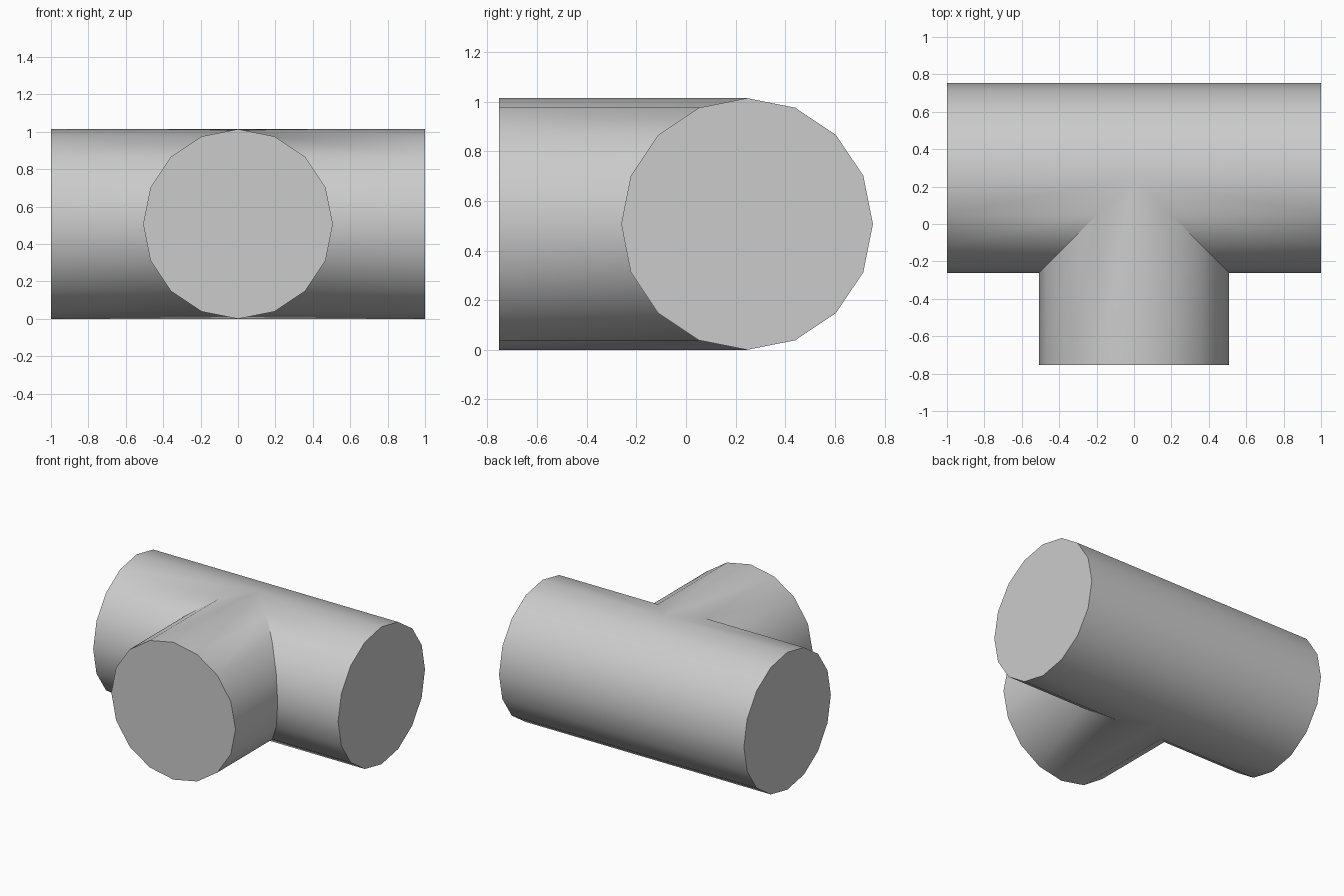
import bpy, bmesh
from math import sin, cos, pi, radians

cube = bpy.data.objects.get("Cube")
if cube:
    bpy.data.objects.remove(cube, do_unlink=True)

SIDES = 16
RADIUS = 0.507
HALF_RUN = 1.0            # half length of the straight pipe
FRONT_Y = -0.753          # open end of the side branch
AXIS_Y = 0.246            # centre line of the straight pipe

grey = bpy.data.materials.new("plain grey")
grey.use_nodes = True
colour = (0.6, 0.6, 0.6, 1.0)
grey.diffuse_color = colour
grey.node_tree.nodes["Principled BSDF"].inputs["Base Color"].default_value = colour

# Shared cross-section: offset from the axis, and height
ring = []
for k in range(SIDES):
    a = 2 * pi * k / SIDES
    ring.append((round(RADIUS * sin(a), 6), RADIUS + RADIUS * cos(a)))

bm = bmesh.new()


def face(points):
    bm.faces.new([bm.verts.new(p) for p in points])


def run_strip(a, b, side):
    """One facet of the straight pipe, from its end to the mitred seam."""
    face([(side * HALF_RUN, AXIS_Y + a[0], a[1]),
          (side * HALF_RUN, AXIS_Y + b[0], b[1]),
          (side * max(0, -b[0]), AXIS_Y + b[0], b[1]),
          (side * max(0, -a[0]), AXIS_Y + a[0], a[1])])


def branch_strip(a, b, side):
    """One facet of the branch, from its end to the mitred seam."""
    face([(side * a[0], FRONT_Y, a[1]), (side * b[0], FRONT_Y, b[1]),
          (side * b[0], AXIS_Y + b[0], b[1]), (side * a[0], AXIS_Y + a[0], a[1])])


for a, b in zip(ring, ring[1:] + ring[:1]):
    for side in (-1, 1):
        run_strip(a, b, side)
        if a[0] <= 0 and b[0] <= 0:
            branch_strip(a, b, side)

# Flat end caps
for side in (-1, 1):
    face([(side * HALF_RUN, AXIS_Y + u, z) for u, z in ring])
face([(u, FRONT_Y, z) for u, z in ring])

bmesh.ops.remove_doubles(bm, verts=bm.verts, dist=0.0005)
bmesh.ops.recalc_face_normals(bm, faces=bm.faces)
mesh = bpy.data.meshes.new("tee_pipe")
bm.to_mesh(mesh)
bm.free()
mesh.materials.append(grey)

tee = bpy.data.objects.new("tee_pipe", mesh)
bpy.context.collection.objects.link(tee)
bpy.ops.object.select_all(action="DESELECT")
tee.select_set(True)
bpy.context.view_layer.objects.active = tee
bpy.ops.object.shade_smooth_by_angle(angle=radians(30))
